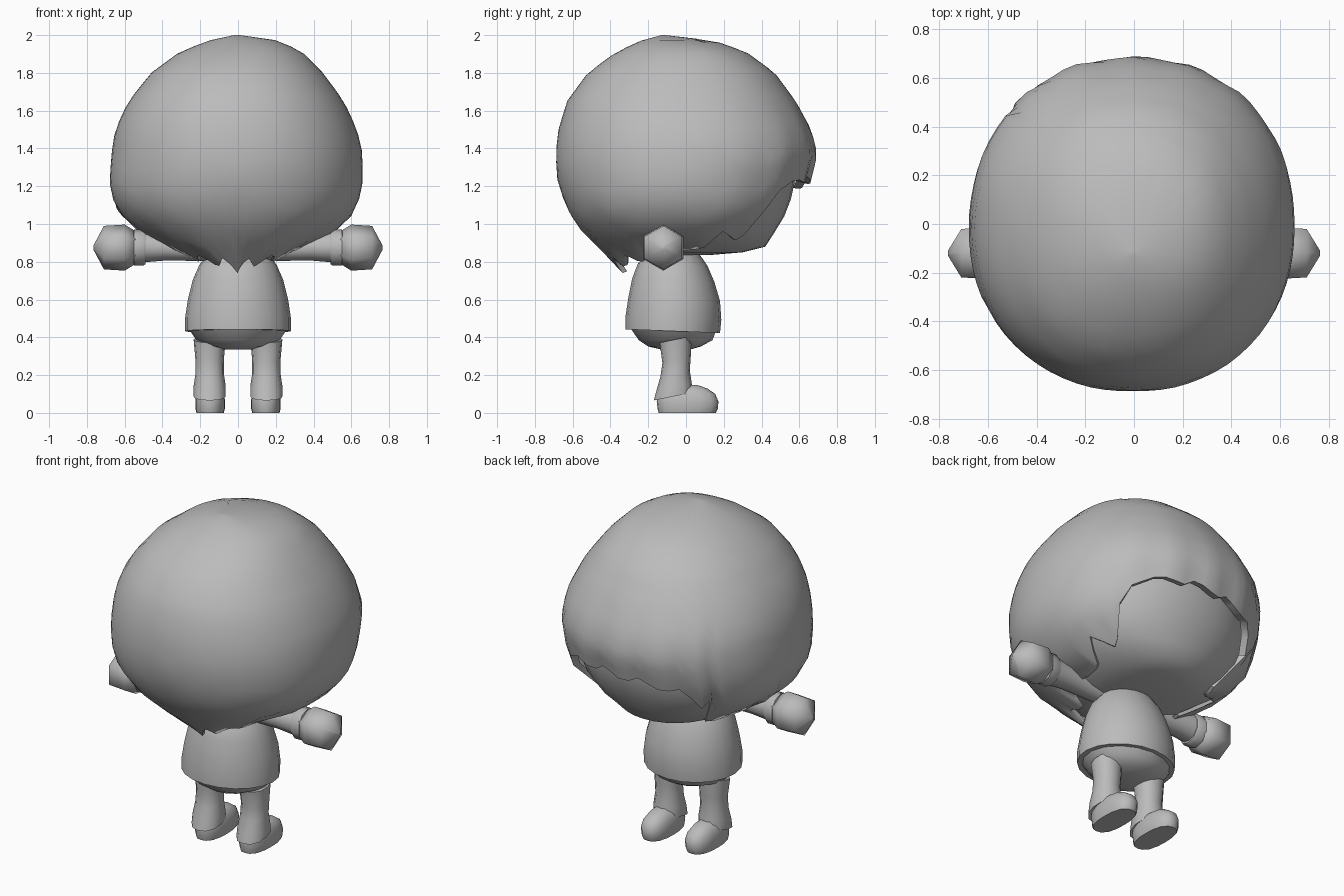
import bpy, math
from mathutils import Matrix

cube = bpy.data.objects.get("Cube")
if cube:
    bpy.data.objects.remove(cube)

grey = bpy.data.materials.new("plain grey")
grey.use_nodes = True
grey.diffuse_color = (0.5, 0.5, 0.5, 1)
grey.node_tree.nodes["Principled BSDF"].inputs["Base Color"].default_value = (0.5, 0.5, 0.5, 1)


def make(name, verts, faces, angle=50, matrix=None):
    mesh = bpy.data.meshes.new(name)
    mesh.from_pydata(verts, [], faces)
    if matrix:
        mesh.transform(matrix)
    mesh.update()
    mesh.materials.append(grey)
    obj = bpy.data.objects.new(name, mesh)
    bpy.context.collection.objects.link(obj)
    bpy.ops.object.select_all(action='DESELECT')
    obj.select_set(True)
    bpy.context.view_layer.objects.active = obj
    bpy.ops.object.mode_set(mode='EDIT')
    bpy.ops.mesh.select_all(action='SELECT')
    bpy.ops.mesh.normals_make_consistent(inside=False)
    bpy.ops.object.mode_set(mode='OBJECT')
    bpy.ops.object.shade_smooth_by_angle(angle=math.radians(angle))
    return obj


def ring_point(row, a, power=2.0):
    """Point on a lopsided oval: row is z, x min, x max, y min, y max."""
    z, x0, x1, y0, y1 = row
    c, s = math.cos(a), math.sin(a)
    k = (abs(c) ** power + abs(s) ** power) ** (-1 / power)
    return ((x0 + x1) / 2 + (x1 - x0) / 2 * c * k,
            (y0 + y1) / 2 + (y1 - y0) / 2 * s * k, z)


def bridge(rows, n):
    return [(r * n + i, r * n + (i + 1) % n, (r + 1) * n + (i + 1) % n, (r + 1) * n + i)
            for r in range(rows - 1) for i in range(n)]


def loft(name, rows, n=12, power=2.0, matrix=None, turn=0.0, angle=50, tilt=0.0):
    verts = [ring_point(row, math.tau * i / n + turn, power) for row in rows for i in range(n)]
    verts = [(x, y, z - tilt * y) for x, y, z in verts]
    faces = bridge(len(rows), n)
    faces += [tuple(range(n)), tuple(range(len(verts) - n, len(verts)))]
    return make(name, verts, faces, angle, matrix)


def sample(table, key):
    """Straight-line lookup in rows sorted by their first value."""
    for a, b in zip(table, table[1:]):
        if key <= b[0]:
            t = (key - a[0]) / (b[0] - a[0])
            return [p + (q - p) * t for p, q in zip(a, b)]
    return list(table[-1])


# Hair: outline by height, and lower edge height by direction in degrees
hair_shape = [
    (.72, -.15, .15, -.32, .26), (.80, -.25, .23, -.38, .36), (.87, -.37, .34, -.46, .43),
    (.97, -.54, .54, -.56, .5), (1.08, -.65, .63, -.63, .59), (1.22, -.68, .66, -.68, .65),
    (1.37, -.67, .66, -.69, .69), (1.5, -.65, .63, -.675, .66), (1.65, -.58, .56, -.63, .58),
    (1.8, -.46, .45, -.52, .47), (1.91, -.31, .34, -.37, .32), (1.97, -.16, .22, -.24, .15),
    (2.0, -.02, .01, -.13, -.11)]
hair_edge = [
    (0, .86), (14, .87), (25, .96), (38, .9), (43, 1.0), (47, 1.16), (62, 1.24), (74, 1.21),
    (81, 1.26), (93, 1.2), (100, 1.24), (112, 1.18), (121, 1.2), (130, 1.06), (135, 1.14),
    (140, .9), (152, .88), (164, .95), (180, .85), (205, .86), (217, .79), (228, .84),
    (243, .77), (255, .82), (270, .74), (284, .82), (296, .77), (312, .84), (323, .79),
    (335, .86), (360, .86)]
n, rows = 72, 18
hair, lip = [], []
for r in range(rows):
    for i in range(n):
        deg = 360 * i / n
        edge = sample(hair_edge, deg)[1]
        t = r / (rows - 1)
        z = edge + (2 - edge) * (0.35 * (1 - t) + 0.65 * math.cos(t * math.pi / 2))
        x, y, z = ring_point(sample(hair_shape, z), math.radians(deg), 2.15)
        # shallow waves across the fringe
        front = max(0, math.sin(math.radians(deg))) ** 2 * t ** 4
        wave = 1 + 0.016 * front * math.sin(math.radians(deg) * 17)
        hair.append((x * wave, y * wave, z))
lip = [(x * .95, y * .93, z + .01) for x, y, z in hair[-n:]]
make("hair", hair + lip, bridge(rows + 1, n) + [tuple(range(n))], 60)

# Head under the hair, with a plain face
loft("head", [
    (.835, -.14, .14, -.25, .12), (.85, -.26, .25, -.34, .3), (.88, -.34, .32, -.4, .42),
    (.95, -.47, .47, -.48, .465), (1.04, -.56, .55, -.55, .52), (1.13, -.6, .59, -.6, .555),
    (1.22, -.62, .61, -.62, .575), (1.35, -.62, .61, -.62, .575), (1.5, -.54, .53, -.55, .5)],
    32, 2.15)

# Shirt and the shorts below its hem
loft("shirt", [
    (.43, -.28, .28, -.32, .18), (.5, -.28, .28, -.32, .187), (.6, -.265, .265, -.305, .18),
    (.7, -.24, .24, -.285, .15), (.78, -.205, .205, -.255, .115), (.86, -.14, .14, -.18, .06)],
    20, tilt=.04)
loft("shorts", [
    (.335, -.07, .07, -.13, .02), (.352, -.15, .15, -.2, .08), (.385, -.22, .22, -.25, .14),
    (.45, -.265, .265, -.295, .165)], 16)

for side, word in ((1, "left"), (-1, "right")):
    flip = Matrix.Diagonal((side, 1, 1, 1))
    # Leg with a slanted cuff over the shoe
    loft(word + "_leg", [
        (.11, .08, .225, -.15, .02), (.1, .065, .235, -.17, .035), (.155, .065, .235, -.155, .03),
        (.22, .075, .225, -.135, .02), (.29, .075, .225, -.125, .025), (.4, .065, .235, -.14, .03)],
        12, 2.3, flip, tilt=-.2)
    loft(word + "_shoe", [
        (0, .075, .22, -.145, .158), (.02, .07, .225, -.15, .168), (.06, .068, .226, -.155, .172),
        (.1, .075, .22, -.15, .155), (.128, .09, .205, -.13, .115), (.148, .115, .18, -.09, .06)],
        16, 2.6, flip)
    # Arm parts run along x
    out = flip @ Matrix.Translation((0, -.12, .875)) @ Matrix.Rotation(math.pi / 2, 4, 'Y')
    loft(word + "_arm", [
        (.08, -.06, .07, -.065, .065), (.25, -.06, .07, -.065, .065), (.38, -.07, .068, -.07, .07),
        (.5, -.085, .078, -.08, .08)], 10, matrix=out)
    loft(word + "_cuff", [
        (.49, -.088, .088, -.082, .082), (.5, -.095, .095, -.088, .088),
        (.55, -.095, .095, -.088, .088), (.555, -.08, .08, -.075, .075)], 10, matrix=out)
    loft(word + "_hand", [
        (.54, -.085, .085, -.085, .085), (.6, -.122, .122, -.122, .122),
        (.71, -.115, .115, -.115, .115), (.765, -.012, .012, -.012, .012)], 6, matrix=out, angle=65)
